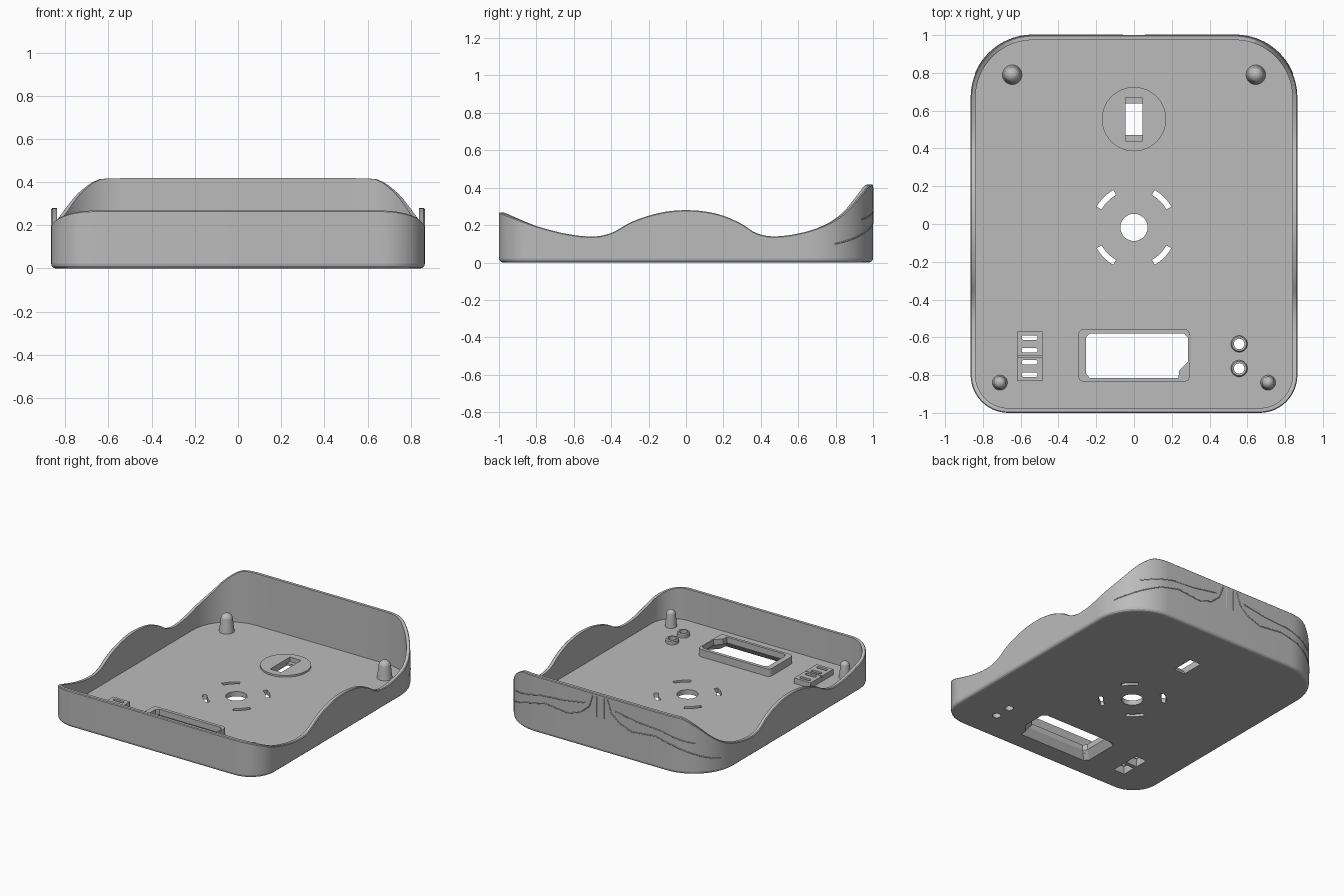
import bpy, bmesh, math

cube = bpy.data.objects.get("Cube")
if cube:
    bpy.data.objects.remove(cube)

FLOOR = 0.035
grey = bpy.data.materials.new("plain_grey")
grey.use_nodes = True
grey.diffuse_color = (0.5, 0.5, 0.5, 1)
grey.node_tree.nodes["Principled BSDF"].inputs["Base Color"].default_value = (0.5, 0.5, 0.5, 1)


def loft(name, rings):
    """Closed solid through matching rings of points, capped at both ends."""
    bm = bmesh.new()
    loops = [[bm.verts.new(p) for p in ring] for ring in rings]
    n = len(loops[0])
    for a, b in zip(loops, loops[1:]):
        for i in range(n):
            j = (i + 1) % n
            bm.faces.new((a[i], a[j], b[j], b[i]))
    bm.faces.new(loops[0][::-1])
    bm.faces.new(loops[-1])
    bmesh.ops.recalc_face_normals(bm, faces=bm.faces)
    mesh = bpy.data.meshes.new(name)
    bm.to_mesh(mesh)
    bm.free()
    mesh.materials.append(grey)
    obj = bpy.data.objects.new(name, mesh)
    bpy.context.collection.objects.link(obj)
    return obj


def prism(name, pts, z0, z1, top=None):
    return loft(name, [[(x, y, z0) for x, y in pts], [(x, y, z1) for x, y in top or pts]])


def rect(cx, cy, hx, hy):
    return [(cx - hx, cy - hy), (cx + hx, cy - hy), (cx + hx, cy + hy), (cx - hx, cy + hy)]


def circle(cx, cy, r, n=32):
    return [(cx + r * math.cos(math.tau * i / n), cy + r * math.sin(math.tau * i / n)) for i in range(n)]


def lathe(name, cx, cy, profile):
    return loft(name, [[(x, y, z) for x, y in circle(cx, cy, r)] for r, z in profile])


def rounded(x0, x1, y0, y1, r_front, r_back, inset=0.0, steps=14, side=1):
    """Rounded rectangle; long sides are split into side segments."""
    pts = []
    for cx, cy, r, start in ((x1 - r_front, y0 + r_front, r_front, -90), (x1 - r_back, y1 - r_back, r_back, 0),
                             (x0 + r_back, y1 - r_back, r_back, 90), (x0 + r_front, y0 + r_front, r_front, 180)):
        arc = []
        for i in range(steps + 1):
            a = math.radians(start + 90 * i / steps)
            arc.append((cx + (r - inset) * math.cos(a), cy + (r - inset) * math.sin(a)))
        if start in (0, 180):
            (ax, ay), (bx, by) = pts[-1], arc[0]
            pts += [(ax + (bx - ax) * k / side, ay + (by - ay) * k / side) for k in range(1, side)]
        pts += arc
    return pts


# Wavy rim height along the depth of the tray
RIM = [(-1, .268), (-.8, .195), (-.62, .15), (-.48, .14), (-.39, .162), (-.3, .213), (-.2, .25), (-.1, .273),
       (0, .28), (.1, .273), (.2, .25), (.3, .205), (.37, .16), (.46, .14), (.6, .155), (.75, .202),
       (.85, .265), (.94, .365), (.98, .412), (1, .418)]


def rim_height(y):
    y = max(-1, min(1, y))
    i = next(k for k in range(len(RIM) - 1) if y <= RIM[k + 1][0])

    def slope(k):
        (xa, za), (xb, zb) = RIM[max(k - 1, 0)], RIM[min(k + 1, len(RIM) - 1)]
        return (zb - za) / (xb - xa)
    (xa, za), (xb, zb) = RIM[i], RIM[i + 1]
    h = xb - xa
    t = (y - xa) / h
    return ((2*t**3 - 3*t**2 + 1) * za + (t**3 - 2*t**2 + t) * h * slope(i)
            + (3*t**2 - 2*t**3) * zb + (t**3 - t**2) * h * slope(i + 1))


def outline(inset):
    return rounded(-.865, .865, -1, 1, .2, .33, inset, side=56)


# Tray: rounded bottom edge, outer wall, rim, inner wall and floor in one shell
outer, inner = outline(0), outline(.026)
heights = [rim_height(y) for x, y in outer]
rings = []
for k in range(4):
    a = math.radians(30 * k)
    rings.append([(x, y, .022 * (1 - math.cos(a))) for x, y in outline(.022 * (1 - math.sin(a)))])
rings.append([(x, y, h - .005) for (x, y), h in zip(outer, heights)])
rings.append([(x, y, h) for (x, y), h in zip(outline(.005), heights)])
rings.append([(x, y, h) for (x, y), h in zip(inner, heights)])
rings.append([(x, y, FLOOR) for x, y in inner])
tray = loft("tray", rings)

# Raised fittings on the floor
base = FLOOR - .001
screen_frame = prism("screen_frame", rounded(-.295, .295, -.835, -.555, .03, .03, steps=5), base, .09)
round_pad = prism("round_pad", circle(0, .555, .17, 64), base, .048)
switch_block = prism("switch_block", rect(-.5525, -.7, .068, .132), base, .075)
sockets = [lathe(f"socket_{i}", .557, y, [(.044, base), (.044, .058), (.038, .065)])
           for i, y in enumerate((-.635, -.765))]
for side, s in (("left", 1), ("right", -1)):
    for end, x, y, r in (("back", .645, .79, .052), ("front", .71, -.84, .04)):
        dome = [(r * .8 * math.cos(a), .125 + r * .8 * math.sin(a))
                for a in (math.radians(d) for d in (0, 20, 40, 60, 80))]
        lathe(f"{end}_{side}_post", s * x, y, [(r, base)] + dome)

# Cutters: screen window with a bevel underneath
window = [(-.255, -.79), (-.235, -.815), (.235, -.815), (.24, -.775), (.285, -.73), (.285, -.6),
          (.265, -.58), (-.235, -.58), (-.255, -.6)]
flare = [(.012 + (x - .012) * 1.16, -.697 + (y + .697) * 1.3) for x, y in window]
window_cut = [prism("cut", window, -.1, .2), prism("cut", flare, -.001, .05, window)]
# Cable slot with ledges at both ends
slot_cut = [prism("cut", rect(0, .555, .045, .083), -.1, .2), prism("cut", rect(0, .555, .0455, .115), .015, .2)]
# Centre hole and four curved vents
vent_cut = [prism("cut", circle(0, -.018, .072, 48), -.1, .2)]
for k in range(4):
    angles = [math.radians(45 + 90 * k - 16 + 4 * i) for i in range(9)]
    arc = [(r * math.cos(a), -.018 + r * math.sin(a))
           for r, seq in ((.226, angles), (.196, angles[::-1])) for a in seq]
    vent_cut.append(prism("cut", arc, -.1, .2))
# Sockets and switch pockets with narrow slits above
socket_cut = [prism("cut", circle(.557, y, .028), -.1, .2) for y in (-.635, -.765)]
switch_cut = []
for y in (-.635, -.765):
    switch_cut.append(prism("cut", rect(-.5525, y, .046, .05), -.1, .058))
    switch_cut += [prism("cut", rounded(-.595, -.51, y + d - .012, y + d + .012, .011, .011, steps=4), .02, .2)
                   for d in (-.033, .033)]
groove_cut = [prism("cut", rect(-.5525, -.7, .09, .004), .06, .2)]


def cut(obj, cutters):
    bpy.context.view_layer.objects.active = obj
    for c in cutters:
        mod = obj.modifiers.new("cut", "BOOLEAN")
        mod.operation, mod.solver, mod.object = "DIFFERENCE", "EXACT", c
        bpy.ops.object.modifier_apply(modifier=mod.name)


cut(tray, window_cut + slot_cut + vent_cut + socket_cut + switch_cut)
cut(screen_frame, window_cut)
cut(round_pad, slot_cut)
cut(switch_block, switch_cut + groove_cut)
for socket in sockets:
    cut(socket, socket_cut)
for c in [o for o in bpy.data.objects if o.name.startswith("cut")]:
    bpy.data.objects.remove(c)


# Fine relief lines across the back wall
def back_y(x):
    return .67 + math.sqrt(max(0, .33**2 - max(0, abs(x) - .535)**2))


def relief(name, pts):
    curve = bpy.data.curves.new(name, "CURVE")
    curve.dimensions = "3D"
    curve.bevel_depth, curve.bevel_resolution = .004, 1
    fine = [(a[0] + (b[0] - a[0]) * k / 6, a[1] + (b[1] - a[1]) * k / 6) for a, b in zip(pts, pts[1:]) for k in range(6)]
    fine.append(pts[-1])
    line = curve.splines.new("POLY")
    line.points.add(len(fine) - 1)
    for p, (x, z) in zip(line.points, fine):
        p.co = (x, back_y(x) - .001, z, 1)
    curve.materials.append(grey)
    bpy.context.collection.objects.link(bpy.data.objects.new(name, curve))


for side, s in (("left", 1), ("right", -1)):
    for part, pts in (("post", [(.03, .4), (.03, .25)]),
                      ("cable", [(.06, .4), (.09, .31), (.16, .25), (.26, .215), (.45, .235), (.6, .2), (.73, .15), (.84, .1)]),
                      ("ridge", [(.12, .33), (.3, .3), (.5, .285), (.73, .23)])):
        relief(f"{side}_{part}_line", [(s * x, z) for x, z in pts])

# Smooth curves, crisp edges
for obj in bpy.context.scene.objects:
    obj.select_set(obj.type == "MESH" and grey.name in obj.data.materials)
bpy.context.view_layer.objects.active = tray
bpy.ops.object.shade_smooth_by_angle(angle=math.radians(14))
